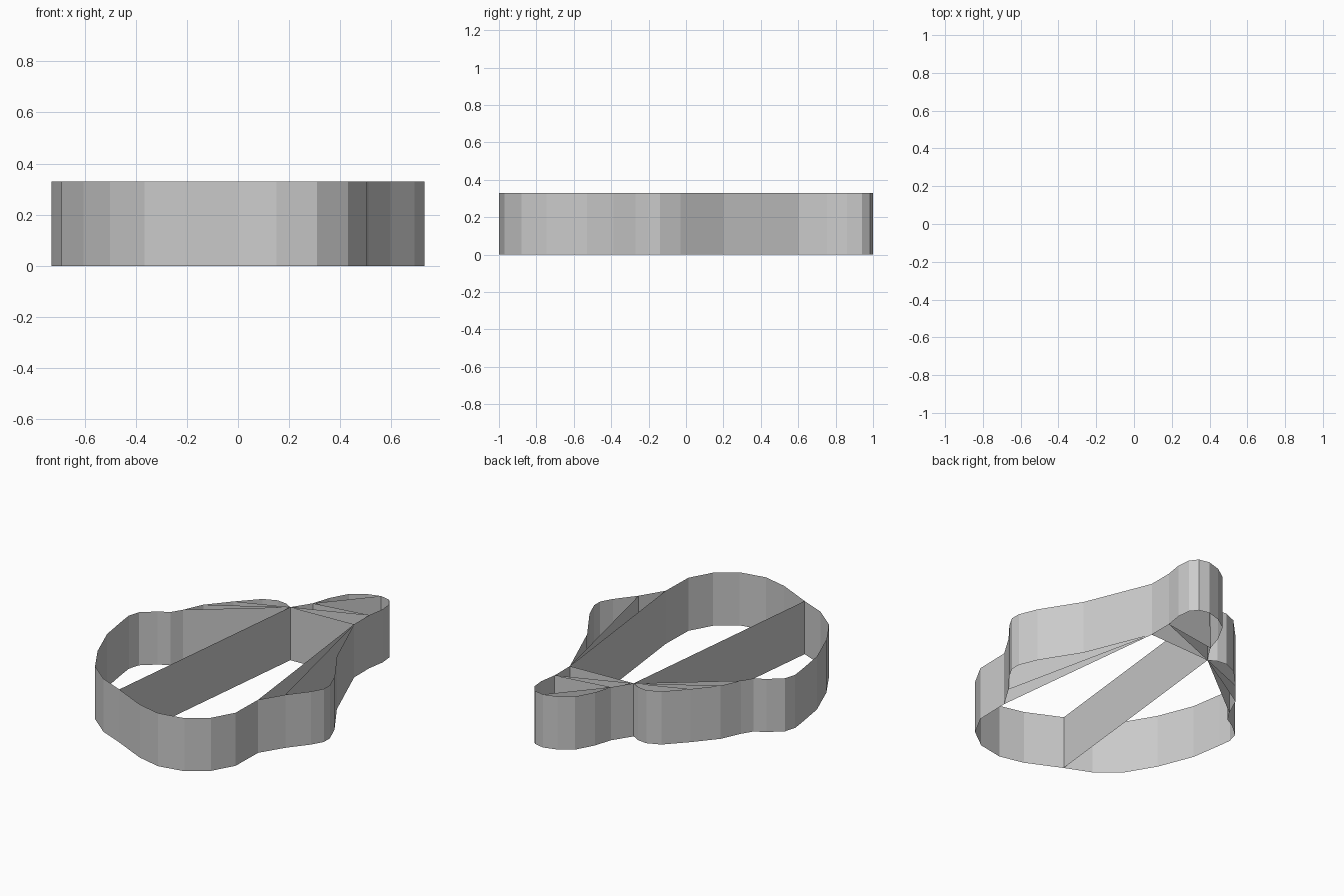
import bpy, bmesh

if "Cube" in bpy.data.objects:
    bpy.data.objects.remove(bpy.data.objects["Cube"])

H = 0.33  # ribbon height

# Named junctions where inner walls meet the outline
D, G, B = (-.21, -.866), (.51, -.53), (.597, -.388)
F, C, T = (.376, .604), (.376, .754), (.285, 1.0)
I, A = (.025, .7), (-.05, .585)
L, K, J = (-.355, .465), (-.47, .33), (-.525, .21)

# Closed outline, counter-clockwise from the lower left junction
outline = [
    D, (0, -.965), (.15, -1.0), (.31, -.97), (.43, -.88), (.505, -.745), G,
    B, (.69, -.27), (.73, -.2), (.73, -.14), (.685, -.03), (.54, .2), F,
    C, (.393, .86), (.385, .94), (.35, .985), T, (.2, .975), (.12, .92), (.06, .81), I,
    A, (-.1, .612), (-.16, .619), (-.24, .585), L, K,
    J, (-.565, .145), (-.63, .108), (-.71, .04), (-.73, -.03), (-.72, -.11),
    (-.69, -.3), (-.605, -.515), (-.5, -.69), (-.366, -.8),
]

# Straight inner walls
inner = [(A, D), (A, F), (A, C), (I, C), (I, T), (F, G), (F, B),
         (A, J), (A, K), (A, L)]


def make_walls(name, segments):
    """Raise each 2D segment into an upright wall of height H."""
    bm = bmesh.new()
    cache = {}

    def vert(p, z):
        key = (p, z)
        if key not in cache:
            cache[key] = bm.verts.new((p[0], p[1], z))
        return cache[key]

    for p, q in segments:
        bm.faces.new((vert(p, 0), vert(q, 0), vert(q, H), vert(p, H)))
    mesh = bpy.data.meshes.new(name)
    bm.to_mesh(mesh)
    bm.free()
    obj = bpy.data.objects.new(name, mesh)
    bpy.context.collection.objects.link(obj)
    return obj


# Outer ribbon and dividing walls
make_walls("outer_ribbon", list(zip(outline, outline[1:] + outline[:1])))
make_walls("inner_walls", inner)
